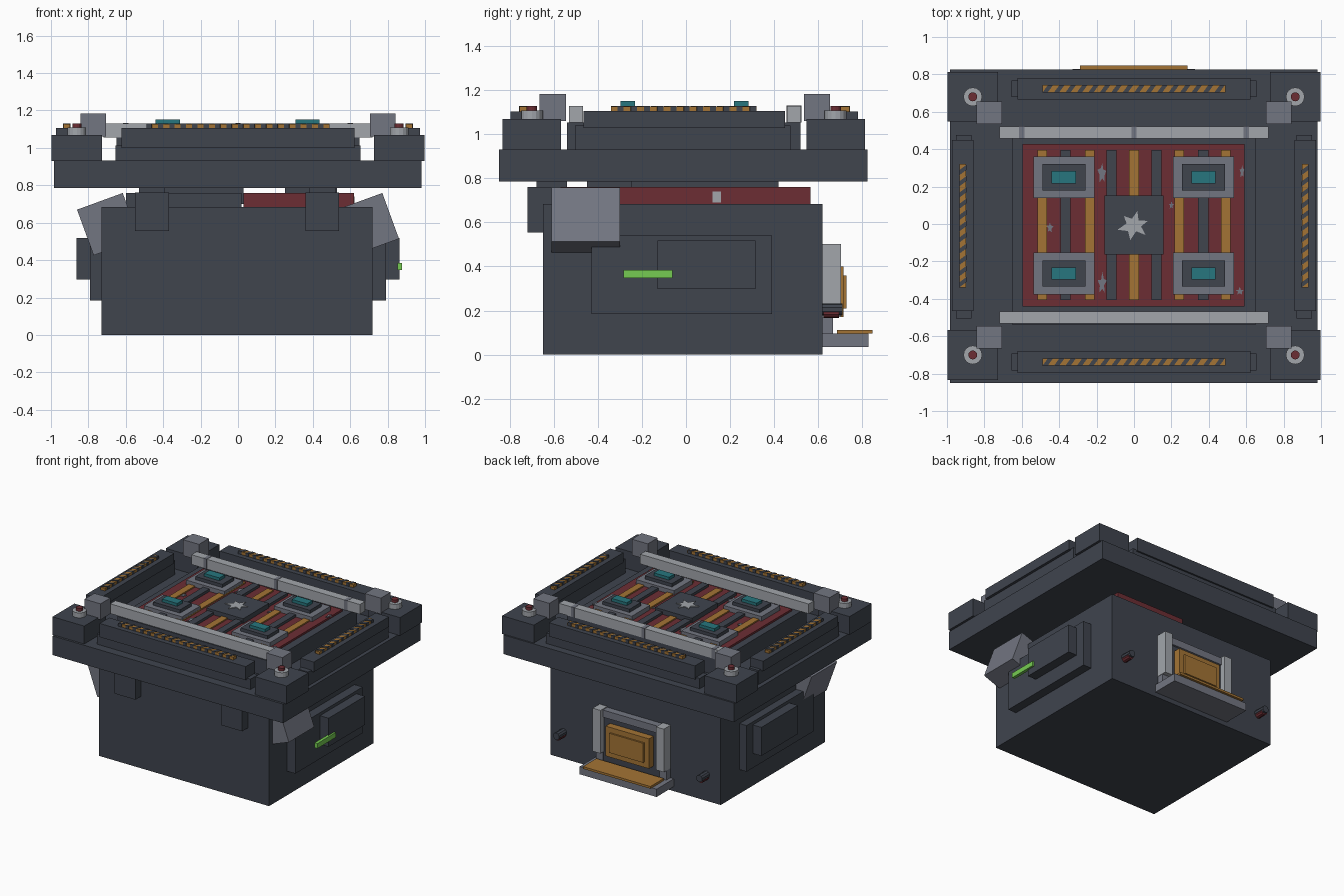
import bpy, bmesh, math, random
from mathutils import Vector, Matrix

if "Cube" in bpy.data.objects:
    bpy.data.objects.remove(bpy.data.objects["Cube"])
random.seed(4)


def material(name, r, g, b):
    m = bpy.data.materials.new(name)
    m.use_nodes = True
    m.diffuse_color = (r, g, b, 1)
    m.node_tree.nodes["Principled BSDF"].inputs["Base Color"].default_value = (r, g, b, 1)
    return m


DARK = material("dark_slate", .05, .058, .076)
RED = material("dark_red", .15, .027, .034)
YELLOW = material("ochre", .37, .175, .035)
TEAL = material("teal", .02, .18, .21)
GREY = material("mid_grey", .17, .18, .22)
LIGHT = material("light_grey", .36, .38, .41)
GREEN = material("bright_green", .18, .6, .085)


def finish(bm, name, mat):
    bmesh.ops.recalc_face_normals(bm, faces=bm.faces)
    mesh = bpy.data.meshes.new(name)
    bm.to_mesh(mesh)
    bm.free()
    mesh.materials.append(mat)
    ob = bpy.data.objects.new(name, mesh)
    bpy.context.collection.objects.link(ob)
    return ob


def box(name, mat, x, y, z):
    """Box from (min, max) spans."""
    bm = bmesh.new()
    size = [s[1] - s[0] for s in (x, y, z)]
    mid = [(s[0] + s[1]) / 2 for s in (x, y, z)]
    bmesh.ops.create_cube(bm, size=1, matrix=Matrix.Translation(mid) @ Matrix.Diagonal((*size, 1)))
    return finish(bm, name, mat)


def cbox(name, mat, x, y, hx, hy, z):
    """Box from a centre and half sizes."""
    return box(name, mat, (x - hx, x + hx), (y - hy, y + hy), z)


def cyl(name, mat, loc, r, h, sides=12, along_y=False):
    bm = bmesh.new()
    turn = Matrix.Rotation(math.pi / 2, 4, 'X') if along_y else Matrix()
    bmesh.ops.create_cone(bm, cap_ends=True, segments=sides, radius1=r, radius2=r, depth=h,
                          matrix=Matrix.Translation(loc) @ turn)
    return finish(bm, name, mat)


def prism(name, mat, pts, z0, z1):
    bm = bmesh.new()
    face = bm.faces.new([bm.verts.new((px, py, z0)) for px, py in pts])
    top = bmesh.ops.extrude_face_region(bm, geom=[face])["geom"]
    bmesh.ops.translate(bm, vec=(0, 0, z1 - z0), verts=[v for v in top if isinstance(v, bmesh.types.BMVert)])
    return finish(bm, name, mat)


def chip(name, mat, x, y, rx, ry, z0, z1, points=5):
    """Ragged star-shaped patch."""
    pts = []
    for i in range(points * 2):
        a = math.pi * i / points + .3
        r = random.uniform(.85, 1.1) if i % 2 == 0 else random.uniform(.4, .6)
        pts.append((x + rx * r * math.cos(a), y + ry * r * math.sin(a)))
    prism(name, mat, pts, z0, z1)


# Lower body and the layer between body and deck
box("body", DARK, (-.73, .72), (-.65, .62), (0, .683))
box("red_spacer", RED, (.03, .62), (-.57, .565), (.683, .76))
box("dark_spacer", DARK, (-.6, .02), (-.57, .5), (.683, .76))
box("neck_left", DARK, (-.42, .03), (-.45, .3), (.7, .79))
box("neck_right", DARK, (.25, .53), (-.25, .42), (.7, .79))
box("spacer_chip", LIGHT, (.6, .623), (.12, .16), (.69, .74))
for x in (-.46, .45):
    cbox("front_bracket", DARK, x, -.665, .09, .055, (.555, .762))
    cbox("bracket_cap", DARK, x, -.61, .07, .07, (.74, .79))

# Side panels and tilted side blocks
for s in (-1, 1):
    edges = [sorted((s * .7, s * d)) for d in (.79, .863)]
    box("side_panel", DARK, edges[0], (-.43, .39), (.185, .54))
    box("side_panel_raised", DARK, edges[1], (-.13, .315), (.297, .517))
    block = cbox("tilted_block", GREY, 0, 0, .13, .155, (-.13, .13))
    block.location = (s * .694, -.455, .592)
    block.rotation_euler = (0, math.radians(-20), 0)
box("green_light", GREEN, (.853, .877), (-.285, -.062), (.347, .385))

# Back doorway with tray
box("tray", GREY, (-.33, .325), (.6, .83), (.035, .095))
box("tray_mat", YELLOW, (-.29, .285), (.685, .848), (.095, .112))
box("door_recess", DARK, (-.25, .25), (.6, .66), (.095, .46))
box("door_lintel", GREY, (-.25, .25), (.6, .675), (.44, .495))
box("door", YELLOW, (-.185, .185), (.6, .715), (.17, .4))
box("door_raised", YELLOW, (-.145, .145), (.7, .728), (.21, .36))
for s in (-1, 1):
    cbox("door_post", LIGHT, s * .27, .66, .033, .043, (.17, .502))
    cbox("door_post_foot", GREY, s * .27, .635, .03, .033, (.095, .17))
    cyl("back_knob", DARK, (s * .61, .665, .205), .027, .09, 10, True)
    cyl("back_knob_lamp", RED, (s * .61, .66, .19), .024, .07, 10, True)

# Deck slab, corner blocks, lamps
box("deck_slab", DARK, (-.985, .98), (-.85, .825), (.785, .932))
for sx in (-1, 1):
    for sy in (-1, 1):
        cy = .68 if sy > 0 else -.7
        cbox("corner_block", DARK, sx * .863, cy, .135, .133, (.93, 1.07))
        cyl("lamp_washer", LIGHT, (sx * .862, cy, 1.088), .05, .04, 16)
        cyl("lamp", RED, (sx * .862, cy, 1.1), .024, .06, 12)
        cbox("rail_end_block", GREY, sx * .775, sy * .6 - .005, .068, .06, (1.06, 1.183))


def hazard(name, x, y, half, wide, horizontal):
    """Ochre strip wrapped in slanted dark stripes."""
    hx, hy = (half, wide) if horizontal else (wide, half)
    cbox(name, YELLOW, x, y, hx, hy, (1.1, 1.127))
    count = round(half * 2 / .062)
    step = 2 * half / count
    e = wide + .002
    for i in range(count):
        a = -half + step * i
        pts = [(a, -e), (a + step * .45, -e), (a + step * .95, e), (a + step * .5, e)]
        if not horizontal:
            pts = [(v, u) for u, v in pts]
        prism(name + "_stripe", DARK, [(x + u, y + v) for u, v in pts], 1.1, 1.13)


# Border rails with hazard strips
for s in (-1, 1):
    cy = .723 if s > 0 else -.738
    cbox("end_rail_base", DARK, 0, cy, .655, .045, (.93, 1.012))
    cbox("end_rail", DARK, 0, cy, .623, .058, (1.0, 1.105))
    hazard("end_hazard", 0, cy, .49, .019, True)
    cbox("side_rail_base", DARK, s * .91, -.015, .042, .49, (.93, 1.04))
    cbox("side_rail", DARK, s * .915, -.008, .057, .457, (1.03, 1.107))
    hazard("side_hazard", s * .915, -.01, .33, .018, False)
    ly = .49 if s > 0 else -.5
    cbox("light_bar", LIGHT, 0, ly, .718, .032, (1.055, 1.13))
    for x in (-.6, 0, .6):
        if s > 0:
            cbox("bar_joint", GREY, x, ly, .014, .034, (1.055, 1.132))

# Raised centre platform
cbox("platform", DARK, 0, -.01, .65, .53, (.93, 1.055))
box("red_plate", RED, (-.595, .59), (-.44, .427), (1.04, 1.07))
for x in (-.49, -.237, 0, .242, .49):
    cbox("ochre_slat", YELLOW, x, -.005, .026, .4, (1.06, 1.08))
for x in (-.367, -.121, .12, .37):
    cbox("dark_slat", DARK, x, -.005, .027, .4, (1.06, 1.09))
for x in (-.375, .372):
    for y in (.25, -.265):
        cbox("pad", GREY, x, y, .163, .112, (1.05, 1.105))
        cbox("pad_inset", DARK, x, y, .115, .07, (1.1, 1.13))
        cbox("pad_screen", TEAL, x, y, .065, .033, (1.12, 1.152))
cbox("centre_plate", DARK, 0, -.005, .157, .157, (1.05, 1.107))
chip("centre_patch", LIGHT, 0, -.005, .085, .08, 1.1, 1.112, 6)
for x, y, rx, ry in ((-.17, .27, .025, .06), (-.17, -.32, .025, .06), (.578, .28, .014, .035),
                     (-.45, -.02, .02, .03), (.565, -.36, .022, .022), (.2, .1, .015, .02)):
    chip("paint_chip", GREY, x, y, rx, ry, 1.065, 1.075)
